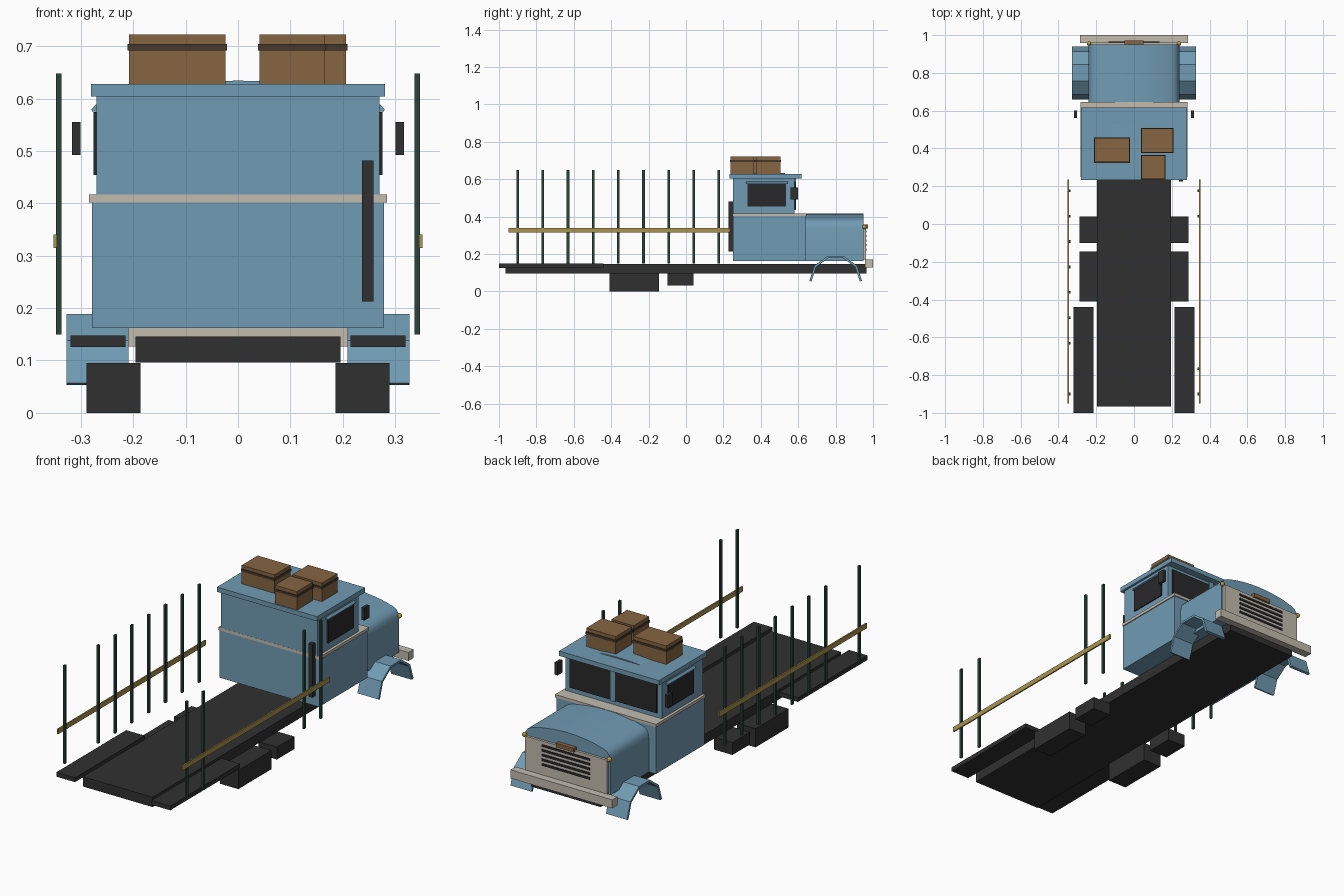
import bpy, bmesh, math
from mathutils import Vector

cube = bpy.data.objects.get("Cube")
if cube:
    bpy.data.objects.remove(cube, do_unlink=True)


def material(name, rgb):
    m = bpy.data.materials.new(name)
    m.use_nodes = True
    m.diffuse_color = (*rgb, 1)
    bsdf = m.node_tree.nodes["Principled BSDF"]
    bsdf.inputs["Base Color"].default_value = (*rgb, 1)
    bsdf.inputs["Roughness"].default_value = 0.8
    return m


BLUE = material("body blue", (0.165, 0.33, 0.455))
CREAM = material("trim cream", (0.54, 0.50, 0.42))
BLACK = material("chassis black", (0.03, 0.03, 0.03))
GLASS = material("dark glass", (0.022, 0.022, 0.024))
BROWN = material("crate brown", (0.24, 0.13, 0.055))
STRAP = material("strap brown", (0.06, 0.04, 0.025))
GREEN = material("stake green", (0.025, 0.055, 0.04))
OCHRE = material("rail ochre", (0.40, 0.30, 0.08))
AMBER = material("lamp amber", (0.55, 0.33, 0.05))


def finish(bm, name, mat):
    bmesh.ops.recalc_face_normals(bm, faces=bm.faces)
    mesh = bpy.data.meshes.new(name)
    bm.to_mesh(mesh)
    bm.free()
    mesh.materials.append(mat)
    ob = bpy.data.objects.new(name, mesh)
    bpy.context.collection.objects.link(ob)
    return ob


def box(name, mat, xs, ys, zs):
    """Box from its extents along each axis."""
    bm = bmesh.new()
    bmesh.ops.create_cube(bm, size=1)
    for v in bm.verts:
        v.co = Vector([(r[0] + r[1]) / 2 + c * (r[1] - r[0])
                       for c, r in zip(v.co, (xs, ys, zs))])
    return finish(bm, name, mat)


def pair(name, mat, xs, ys, zs):
    """The same box on both sides."""
    box("left_" + name, mat, xs, ys, zs)
    box("right_" + name, mat, (-xs[1], -xs[0]), ys, zs)


def extrude_y(name, mat, outline, y0, y1):
    """Prism from an x,z outline."""
    bm = bmesh.new()
    face = bm.faces.new([bm.verts.new((x, y0, z)) for x, z in outline])
    ext = bmesh.ops.extrude_face_region(bm, geom=[face])["geom"]
    for v in ext:
        if isinstance(v, bmesh.types.BMVert):
            v.co.y = y1
    return finish(bm, name, mat)


# Chassis, boxes below it and rear side planks
box("chassis_deck", BLACK, (-0.196, 0.196), (-0.965, 0.965), (0.096, 0.146))
pair("large_side_box", BLACK, (0.186, 0.289), (-0.41, -0.145), (0, 0.095))
pair("small_side_box", BLACK, (0.186, 0.289), (-0.1, 0.04), (0.032, 0.095))
pair("rear_plank", BLACK, (0.215, 0.32), (-1.0, -0.44), (0.126, 0.148))

# Cab
box("cab_lower", BLUE, (-0.279, 0.279), (0.25, 0.64), (0.162, 0.404))
box("cab_belt", CREAM, (-0.284, 0.284), (0.2495, 0.645), (0.402, 0.417))
box("cab_upper", BLUE, (-0.27, 0.27), (0.25, 0.58), (0.415, 0.607))
box("cab_roof", BLUE, (-0.281, 0.281), (0.232, 0.618), (0.604, 0.628))
crown = [(0.14 * i / 6, 0.634 - 0.008 * (i / 6) ** 2) for i in range(-6, 7)]
extrude_y("roof_crown", BLUE, crown, 0.36, 0.53)
box("exhaust_stack", BLACK, (0.237, 0.259), (0.226, 0.25), (0.213, 0.482))

# Windows, drip rails and mirrors
pair("side_window", GLASS, (0.268, 0.276), (0.33, 0.535), (0.454, 0.574))
pair("windshield", GLASS, (0.012, 0.245), (0.578, 0.586), (0.44, 0.588))
box("windshield_post", BLUE, (-0.012, 0.012), (0.575, 0.588), (0.435, 0.604))
for side, s in (("left", 1), ("right", -1)):
    wedge = [(s * 0.265, 0.59), (s * 0.272, 0.588), (s * 0.28, 0.579),
             (s * 0.278, 0.575), (s * 0.265, 0.575)]
    extrude_y(side + "_drip_rail", BLUE, wedge, 0.32, 0.545)
pair("mirror", BLACK, (0.301, 0.317), (0.56, 0.6), (0.492, 0.555))

# Hood with arched top
half = [(0.24, 0.162), (0.24, 0.335), (0.235, 0.36), (0.222, 0.378), (0.2, 0.388),
        (0.15, 0.401), (0.1, 0.409), (0.05, 0.414)]
outline = half + [(0, 0.416)] + [(-x, z) for x, z in reversed(half)]
hood = extrude_y("hood", BLUE, outline, 0.635, 0.95)
bpy.context.view_layer.objects.active = hood
hood.select_set(True)
bpy.ops.object.shade_smooth_by_angle(angle=math.radians(35))
hood.select_set(False)

# Grille, slots, badge plate and bumper
box("grille", CREAM, (-0.23, 0.23), (0.948, 0.962), (0.17, 0.342))
for i in range(5):
    z = 0.218 + 0.024 * i
    box("grille_slot_%d" % (i + 1), GLASS, (-0.135, 0.135), (0.958, 0.966), (z, z + 0.011))
box("hood_plate", BROWN, (-0.05, 0.05), (0.948, 0.972), (0.337, 0.357))
box("front_bumper", CREAM, (-0.286, 0.286), (0.958, 1.0), (0.127, 0.17))

# Marker lamps
for side, s in (("left", 1), ("right", -1)):
    bm = bmesh.new()
    bmesh.ops.create_uvsphere(bm, u_segments=10, v_segments=6, radius=0.012)
    bmesh.ops.translate(bm, verts=bm.verts, vec=(s * 0.238, 0.955, 0.345))
    finish(bm, side + "_marker_lamp", AMBER)

# Faceted front fenders
for side, s in (("left", 1), ("right", -1)):
    bm = bmesh.new()
    rows = []
    for i in range(6):
        a = math.pi * i / 5
        y, z = 0.8 + 0.135 * math.cos(a), 0.055 + 0.135 * math.sin(a)
        rows.append([bm.verts.new((s * x, y, z)) for x in (0.209, 0.327)])
    for a, b in zip(rows, rows[1:]):
        bm.faces.new((a[0], a[1], b[1], b[0]))
    fender = finish(bm, side + "_front_fender", BLUE)
    shell = fender.modifiers.new("thickness", "SOLIDIFY")
    shell.thickness = 0.012
    shell.offset = 0

# Stakes and rails
for side, s, present in (("left", 1, (0, 1, 7, 8)),
                         ("right", -1, (0, 2, 3, 4, 5, 6, 7, 8))):
    for i in present:
        y = -0.9 + 0.1345 * i
        xs = sorted((s * 0.337, s * 0.347))
        box("%s_stake_%d" % (side, i + 1), GREEN, xs, (y - 0.007, y + 0.007), (0.15, 0.648))
pair("side_rail", OCHRE, (0.345, 0.352), (-0.95, 0.235), (0.315, 0.34))

# Roof crates with straps
for i, (x0, x1, y0, y1) in enumerate(((-0.208, -0.024, 0.327, 0.455),
                                      (0.041, 0.206, 0.378, 0.505),
                                      (0.041, 0.165, 0.237, 0.362))):
    box("crate_%d" % (i + 1), BROWN, (x0, x1), (y0, y1), (0.626, 0.722))
    e = 0.003
    box("crate_strap_%d" % (i + 1), STRAP, (x0 - e, x1 + e), (y0 - e, y1 + e), (0.692, 0.704))
